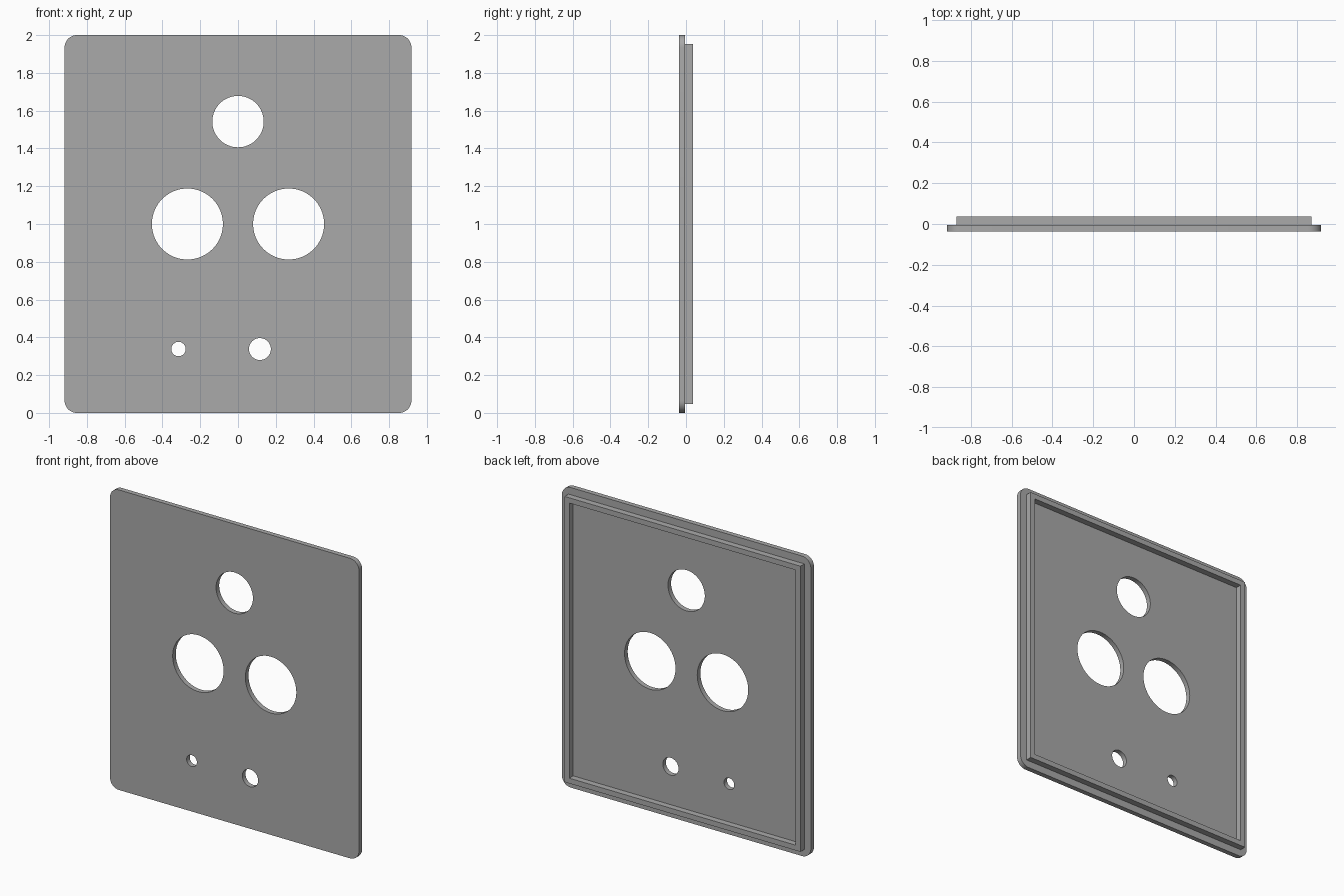
import bpy
from math import cos, sin, pi, radians

cube = bpy.data.objects.get("Cube")
if cube:
    bpy.data.objects.remove(cube, do_unlink=True)

grey = bpy.data.materials.new("plain grey")
grey.use_nodes = True
colour = (0.4, 0.4, 0.4, 1)
grey.diffuse_color = colour
grey.node_tree.nodes["Principled BSDF"].inputs["Base Color"].default_value = colour

MID = 1.0                                # height of the plate's centre
FRONT, STEP, BACK = -0.037, -0.004, 0.037  # depths of plate front, plate back, rim back


def circle(x, z, r, n=64):
    return [(x + r * cos(2 * pi * i / n), z + r * sin(2 * pi * i / n)) for i in range(n)]


def rectangle(w, h, r=0, n=10):
    """Outline centred on the plate, with optional round corners."""
    if not r:
        return [(w, MID + h), (-w, MID + h), (-w, MID - h), (w, MID - h)]
    points = []
    for q, (sx, sz) in enumerate([(1, 1), (-1, 1), (-1, -1), (1, -1)]):
        for i in range(n + 1):
            a = pi / 2 * (q + i / n)
            points.append((sx * (w - r) + r * cos(a), MID + sz * (h - r) + r * sin(a)))
    return points


def extrude(name, outlines, y0, y1):
    """Fill nested outlines, leaving holes, and extrude from y0 to y1."""
    curve = bpy.data.curves.new(name, "CURVE")
    curve.dimensions = "2D"
    curve.fill_mode = "BOTH"
    curve.extrude = (y1 - y0) / 2
    for points in outlines:
        spline = curve.splines.new("POLY")
        spline.points.add(len(points) - 1)
        for p, (x, z) in zip(spline.points, points):
            p.co = (x, z, 0, 1)
        spline.use_cyclic_u = True
    obj = bpy.data.objects.new(name, curve)
    bpy.context.collection.objects.link(obj)
    obj.rotation_euler.x = pi / 2
    obj.location.y = (y0 + y1) / 2
    bpy.ops.object.select_all(action="DESELECT")
    obj.select_set(True)
    bpy.context.view_layer.objects.active = obj
    bpy.ops.object.convert(target="MESH")
    obj = bpy.context.object
    obj.name = name
    obj.data.materials.clear()
    obj.data.materials.append(grey)
    bpy.ops.object.transform_apply(location=True, rotation=True, scale=True)
    # Weld the caps to the walls
    bpy.ops.object.mode_set(mode="EDIT")
    bpy.ops.mesh.select_all(action="SELECT")
    bpy.ops.mesh.remove_doubles(threshold=0.0001)
    bpy.ops.mesh.normals_make_consistent(inside=False)
    bpy.ops.object.mode_set(mode="OBJECT")
    bpy.ops.object.shade_smooth_by_angle(angle=radians(30))
    return obj


# Round-cornered face plate with its five holes
holes = [
    circle(0, 1.542, 0.136),
    circle(-0.268, 1.0, 0.188),
    circle(0.268, 1.0, 0.188),
    circle(-0.315, 0.338, 0.038),
    circle(0.116, 0.338, 0.058),
]
extrude("face_plate", [rectangle(0.918, 1.0, 0.065)] + holes, FRONT, STEP)

# Square-cornered raised rim around the back
extrude("back_rim", [rectangle(0.87, 0.952), rectangle(0.835, 0.917)], STEP, BACK)
